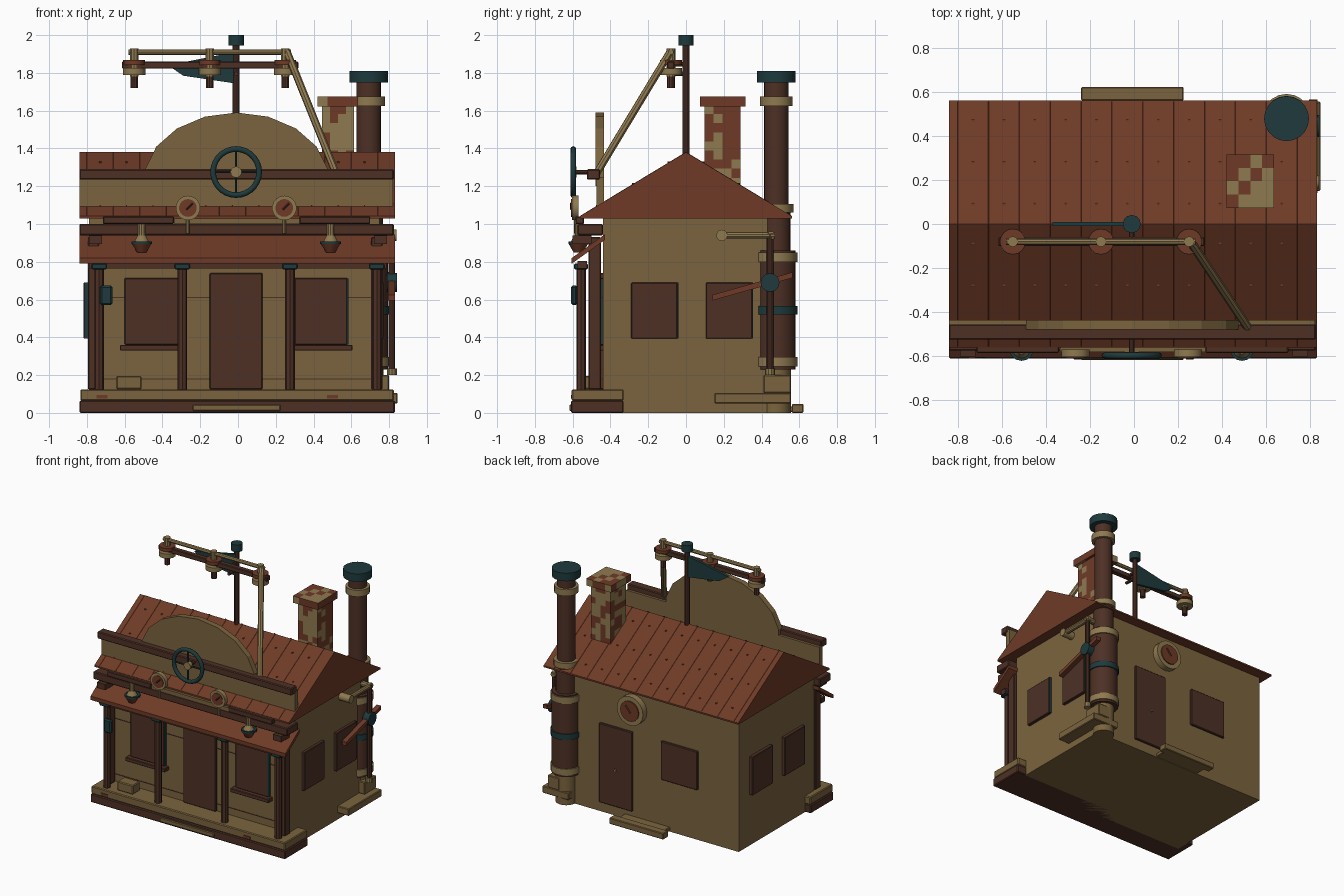
import bpy, bmesh, math, random
from mathutils import Vector, Matrix

if "Cube" in bpy.data.objects:
    bpy.data.objects.remove(bpy.data.objects["Cube"])

random.seed(4)


def material(name, hexcol):
    lin = [(int(hexcol[i:i + 2], 16) / 255) for i in (0, 2, 4)]
    lin = [c / 12.92 if c < 0.04045 else ((c + 0.055) / 1.055) ** 2.4 for c in lin]
    m = bpy.data.materials.new(name)
    m.diffuse_color = (*lin, 1)
    m.use_nodes = True
    m.node_tree.nodes["Principled BSDF"].inputs["Base Color"].default_value = m.diffuse_color
    return m


TAN = material("tan plaster", "7b643e")
BRASS = material("pale brass", "8f7a50")
RUST = material("rust red", "6e3a26")
DARK = material("dark wood", "4d3025")
TEAL = material("dark teal", "1e3a3c")


def finish(name, bm, mat, smooth=False):
    bmesh.ops.recalc_face_normals(bm, faces=bm.faces)
    me = bpy.data.meshes.new(name)
    bm.to_mesh(me)
    bm.free()
    ob = bpy.data.objects.new(name, me)
    bpy.context.collection.objects.link(ob)
    me.materials.append(mat)
    if smooth:
        bpy.ops.object.select_all(action='DESELECT')
        ob.select_set(True)
        bpy.context.view_layer.objects.active = ob
        bpy.ops.object.shade_smooth_by_angle(angle=math.radians(35))
    return ob


def box(name, x0, x1, y0, y1, z0, z1, mat, bevel=0.0):
    bm = bmesh.new()
    bmesh.ops.create_cube(bm, size=1)
    for v in bm.verts:
        v.co = Vector(((x0 + x1) / 2 + v.co.x * (x1 - x0), (y0 + y1) / 2 + v.co.y * (y1 - y0),
                       (z0 + z1) / 2 + v.co.z * (z1 - z0)))
    if bevel:
        bmesh.ops.bevel(bm, geom=bm.edges[:], offset=bevel, segments=1, affect='EDGES')
    return finish(name, bm, mat)


def rod(name, p, q, r, mat, sides=16, r2=None):
    p, q = Vector(p), Vector(q)
    bm = bmesh.new()
    rot = (q - p).to_track_quat('Z', 'Y').to_matrix().to_4x4()
    bmesh.ops.create_cone(bm, cap_ends=True, segments=sides, radius1=r, radius2=r if r2 is None else r2,
                          depth=(q - p).length, matrix=Matrix.Translation((p + q) / 2) @ rot)
    return finish(name, bm, mat, True)


def prism(name, pts, axis, a, b, mat):
    """Extrude a 2D profile along an axis: x takes (y,z), y takes (x,z)."""
    def place(u, v, w):
        return {'x': (w, u, v), 'y': (u, w, v)}[axis]
    bm = bmesh.new()
    lo = [bm.verts.new(place(u, v, a)) for u, v in pts]
    hi = [bm.verts.new(place(u, v, b)) for u, v in pts]
    bm.faces.new(lo)
    bm.faces.new(hi)
    for i in range(len(pts)):
        j = (i + 1) % len(pts)
        bm.faces.new((lo[i], lo[j], hi[j], hi[i]))
    return finish(name, bm, mat)


def ring(name, c, R, r, mat):
    bpy.ops.mesh.primitive_torus_add(location=c, rotation=(math.pi / 2, 0, 0), major_radius=R,
                                     minor_radius=r, major_segments=28, minor_segments=8)
    ob = bpy.context.object
    ob.name = name
    ob.data.materials.append(mat)
    bpy.ops.object.shade_smooth_by_angle(angle=math.radians(50))


# house body and closed gable roof
box("house_walls", -.79, .75, -.44, .482, 0, 1.05, TAN)
prism("roof", [(-.56, 1.03), (.56, 1.03), (.56, 1.042), (0, 1.38), (-.56, 1.042)], 'x', -.84, .83, RUST)
# roof seams and rivets
for i in range(12):
    x = -.8 + i * .14
    for s in (-1, 1):
        rod("roof_seam", (x, 0, 1.378), (x, s * .555, 1.043), .003, RUST, 4)
        if i < 11:
            for t in (.09, .28, .47):
                z = 1.38 - .338 * t / .56
                rod("roof_rivet", (x + .07, s * t, z - .004), (x + .07, s * t, z + .005), .007, RUST, 6)
# front wall seams
for z in (.18, .61):
    box("front_seam", -.78, .74, -.443, -.44, z - .003, z + .003, DARK)

# false front with arched crest
box("front_parapet", -.84, .82, -.475, -.435, 1.03, 1.25, TAN)
arch = [(-.008 + .49 * math.cos(math.radians(a)), 1.23 + .36 * math.sin(math.radians(a)))
        for a in range(10, 171, 20)]
prism("arch_crest", [(.475, 1.2)] + arch + [(-.49, 1.2)], 'y', -.478, -.435, TAN)
box("parapet_beam", -.84, .825, -.525, -.455, 1.235, 1.29, DARK, .006)

# porch deck and steps
box("porch_base", -.84, .83, -.61, -.33, 0, .065, DARK, .006)
box("porch_deck", -.835, .825, -.605, -.33, .065, .125, TAN, .006)
box("front_step", -.24, .225, -.618, -.55, .01, .045, TAN, .005)
box("back_step", -.24, .225, .56, .622, 0, .048, TAN, .005)
box("back_step_base", -.2, .19, .47, .58, .005, .035, TAN, .005)
for x in (-.72, .5):
    box("deck_bracket", x - .03, x + .03, -.61, -.6, .075, .095, RUST)
box("porch_crate", -.645, -.51, -.56, -.47, .125, .195, TAN, .006)

# porch posts, capitals and awning
for x in (-.735, -.295, .275, .735):
    rod("porch_post", (x, -.555, .125), (x, -.555, .79), .026, DARK, 8)
    box("post_capital", x - .04, x + .04, -.592, -.52, .76, .79, TEAL, .005)
for x in (-.765, .735):
    box("corner_post", x - .03, x + .03, -.515, -.45, .125, .93, DARK, .005)
for s in (-1, 1):
    box("awning_bracket", s * .755 - .035, s * .755 + .035, -.6, -.5, .895, .94, DARK)
box("awning_plate_beam", -.79, .785, -.575, -.525, .765, .805, DARK)
prism("awning", [(-.43, .915), (-.43, .945), (-.605, .82), (-.605, .79)], 'x', -.84, .83, RUST)
box("awning_beam", -.84, .825, -.575, -.44, .94, 1.0, DARK, .006)
for x in (-.525, .515):
    box("beam_rail", x - .19, x + .185, -.585, -.54, 1.0, 1.04, DARK, .005)
box("brass_rail", -.335, .33, -.58, -.545, 1.0, 1.03, TAN)

# hanging lamps on the awning beam
for x in (-.51, .49):
    rod("lamp_neck", (x, -.57, .93), (x, -.57, 1.0), .02, BRASS, 10)
    rod("lamp_cap", (x, -.57, .905), (x, -.57, .94), .04, BRASS, 14, .022)
    rod("lamp_rim", (x, -.565, .893), (x, -.565, .907), .056, TEAL, 14)
    rod("lamp_bulb", (x, -.57, .85), (x, -.57, .893), .025, RUST, 12, .05)

# pressure gauges
for x in (-.265, .245):
    rod("gauge_stem", (x, -.585, .95), (x, -.585, 1.04), .009, BRASS, 8)
    rod("gauge_case", (x, -.57, 1.085), (x, -.603, 1.085), .065, BRASS, 18)
    rod("gauge_face", (x, -.6, 1.085), (x, -.608, 1.085), .047, RUST, 18)
    rod("gauge_needle", (x - .008, -.609, 1.077), (x + .025, -.609, 1.11), .005, DARK, 4)

# valve wheel on the crest
ring("valve_wheel", (-.01, -.597, 1.275), .122, .015, TEAL)
rod("wheel_hub", (-.01, -.58, 1.275), (-.01, -.61, 1.275), .03, BRASS, 12)
rod("wheel_axle", (-.01, -.52, 1.275), (-.01, -.59, 1.275), .012, DARK, 8)
for k in range(4):
    a = k * math.pi / 2
    rod("wheel_spoke", (-.01, -.597, 1.275),
        (-.01 + .12 * math.cos(a), -.597, 1.275 + .12 * math.sin(a)), .006, TEAL, 6)

# doors and windows
box("front_door", -.15, .13, -.46, -.43, .125, .74, DARK, .005)
for x0, x1 in ((-.6, -.31), (.3, .58)):
    box("front_window", x0, x1, -.462, -.43, .36, .715, DARK, .005)
    box("front_window_edge", x1 - .004, x1 + .006, -.46, -.43, .363, .712, TEAL)
    box("front_sill", x0 - .025, x1 + .025, -.49, -.43, .33, .36, DARK, .004)
box("back_door", .115, .40, .47, .498, .075, .69, DARK, .005)
rod("back_door_knob", (.255, .49, .36), (.255, .51, .36), .01, BRASS, 8)
box("back_window", -.445, -.13, .47, .498, .39, .69, DARK, .005)
for y0, y1 in ((-.29, -.045), (.105, .35)):
    box("right_window", .74, .773, y0, y1, .393, .69, DARK, .004)
    box("right_window_edge", .74, .77, y1 - .003, y1 + .005, .395, .69, TEAL)
    box("left_window", -.817, -.78, y0, y1, .393, .69, DARK, .004)
    box("left_window_edge", -.815, -.78, y0 - .005, y0 + .003, .395, .69, TEAL)
# porch lantern
box("porch_lantern", -.73, -.665, -.608, -.575, .57, .675, TEAL, .01)

# back wall dial
rod("back_dial_case", (.11, .47, .87), (.11, .53, .87), .112, BRASS, 20)
rod("back_dial_face", (.11, .52, .87), (.11, .538, .87), .078, RUST, 20)
rod("back_dial_needle", (.1, .539, .86), (.14, .539, .91), .006, DARK, 4)

# boiler and smokestack, stacked from the ground: name, z0, z1, radius, colour
for name, z0, z1, r, mat in (
        ("boiler_foot", 0, .24, .077, TAN), ("boiler_tank", .23, .86, .103, DARK),
        ("boiler_lower_band", .245, .295, .112, BRASS), ("boiler_middle_band", .52, .565, .112, TEAL),
        ("boiler_upper_band", .8, .85, .112, BRASS), ("boiler_neck", .86, 1.06, .075, DARK),
        ("stack_roof_collar", 1.06, 1.105, .09, BRASS), ("stack_pipe", 1.05, 1.76, .065, DARK),
        ("stack_top_collar", 1.625, 1.675, .086, BRASS), ("stack_cap", 1.748, 1.81, .102, TEAL)):
    rod(name, (.692, .478, z0), (.692, .478, z1), r, mat, 20)
box("boiler_plinth", .62, .845, .15, .555, .05, .105, TAN, .005)
box("boiler_block", .7, .8, .41, .555, .105, .2, TAN, .005)

# side pipe run with valve and lever board
rod("steam_pipe", (.815, .445, .22), (.815, .445, .95), .018, DARK, 10)
rod("pipe_foot", (.815, .445, .2), (.815, .445, .235), .027, BRASS, 10)
rod("feed_pipe", (.815, .19, .94), (.815, .47, .94), .018, BRASS, 10)
rod("feed_elbow", (.74, .19, .94), (.84, .19, .94), .03, BRASS, 12)
rod("feed_wall_pipe", (.7, .45, .94), (.83, .45, .94), .022, BRASS, 10)
rod("valve_body", (.79, .445, .69), (.842, .445, .69), .05, TEAL, 12)
prism("lever_board", [(.14, .595), (.14, .625), (.565, .745), (.565, .715)], 'x', .795, .832, RUST)


# brick chimney: brick courses coloured at random
def bricks(name, x0, x1, y0, y1, z0, z1, rows, share):
    ob = box(name, x0, x1, y0, y1, z0, z1, RUST)
    ob.data.materials.append(BRASS)
    bm = bmesh.new()
    bm.from_mesh(ob.data)
    cuts = [(2, z0 + (z1 - z0) * i / rows) for i in range(1, rows)]
    cuts += [(0, x0 + (x1 - x0) * i / 4) for i in (1, 2, 3)] + [(1, y0 + (y1 - y0) * i / 4) for i in (1, 2, 3)]
    for ax, c in cuts:
        n = [0, 0, 0]
        n[ax] = 1
        bmesh.ops.bisect_plane(bm, geom=bm.verts[:] + bm.edges[:] + bm.faces[:],
                               plane_co=[c if k == ax else 0 for k in range(3)], plane_no=n)
    for f in bm.faces:
        f.material_index = int(random.random() < share)
    bm.to_mesh(ob.data)
    bm.free()


bricks("chimney", .445, .615, .098, .288, 1.1, 1.63, 11, .5)
bricks("chimney_cap", .42, .635, .073, .315, 1.622, 1.675, 1, .45)

# weather vane
rod("vane_pole", (-.01, 0, 1.36), (-.01, 0, 1.96), .019, DARK, 10)
rod("vane_cap", (-.01, 0, 1.945), (-.01, 0, 2.0), .041, TEAL, 12)
prism("vane_blade", [(-.02, 1.91), (-.02, 1.745), (-.29, 1.785), (-.37, 1.84)], 'y', -.01, .01, TEAL)
for z in (1.795, 1.845):
    rod("vane_bracket", (-.01, 0, z), (-.01, -.1, z), .012, DARK, 8)

# overhead line shaft with pulleys and slanted strut
rod("top_shaft", (-.58, -.08, 1.91), (.28, -.08, 1.91), .015, BRASS, 8)
box("pulley_bar", -.615, .32, -.1, -.06, 1.822, 1.86, DARK, .005)
for x in (-.55, -.15, .25):
    rod("pulley_pin", (x, -.08, 1.78), (x, -.08, 1.93), .024, BRASS, 10)
    rod("pulley_wheel", (x, -.08, 1.79), (x, -.08, 1.825), .06, BRASS, 16)
    rod("pulley_rim", (x, -.08, 1.842), (x, -.08, 1.868), .058, RUST, 16)
    rod("pulley_stub", (x, -.08, 1.72), (x, -.08, 1.79), .021, DARK, 10)
rod("slanted_strut", (.26, -.085, 1.91), (.52, -.475, 1.265), .02, BRASS, 8)
